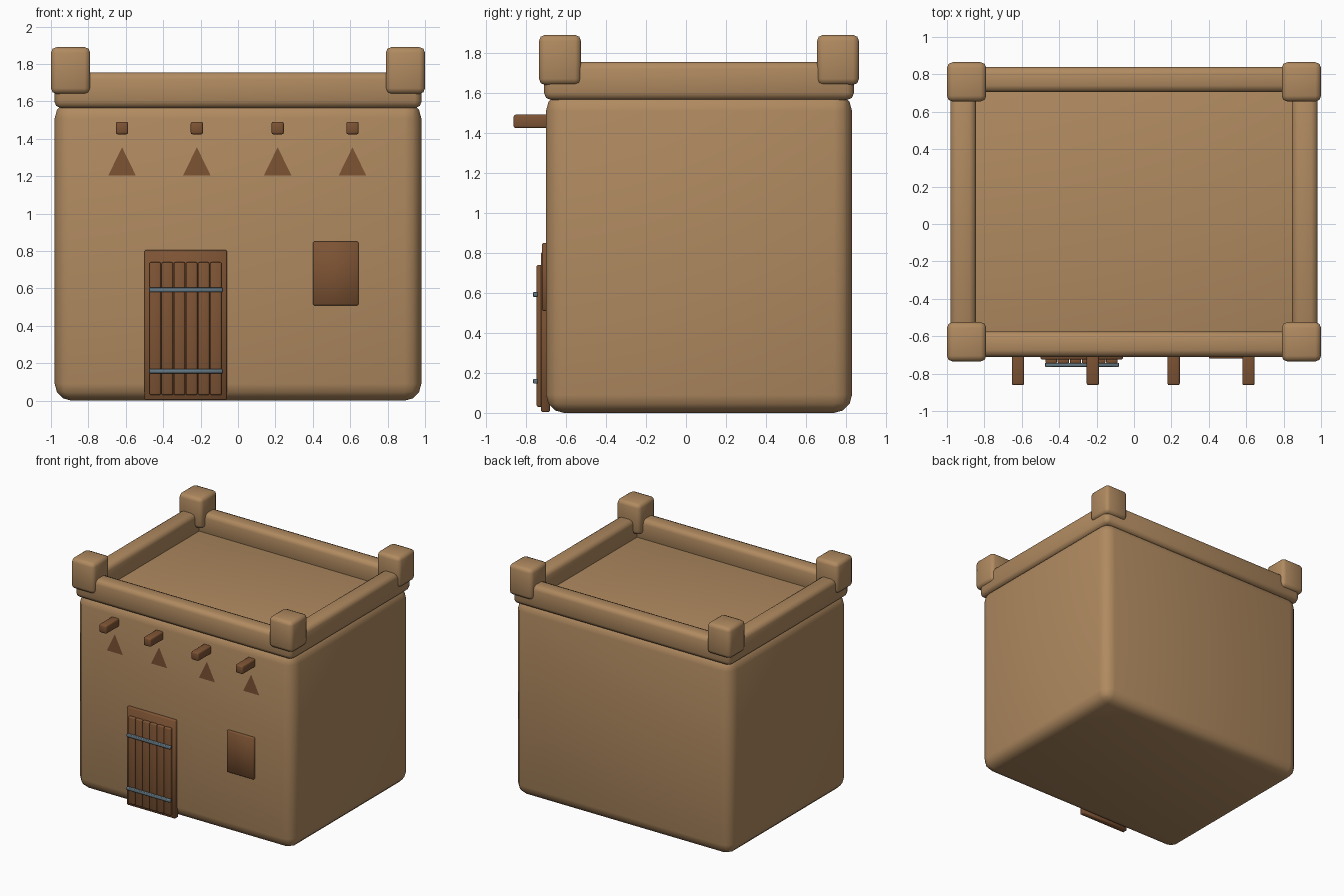
import bpy, bmesh, math

if "Cube" in bpy.data.objects:
    bpy.data.objects.remove(bpy.data.objects["Cube"])


def material(name, rgb):
    m = bpy.data.materials.new(name)
    m.diffuse_color = (*rgb, 1)
    m.use_nodes = True
    m.node_tree.nodes["Principled BSDF"].inputs["Base Color"].default_value = m.diffuse_color
    return m


ADOBE = material("adobe_clay", (0.434, 0.254, 0.117))
WOOD = material("brown_wood", (0.205, 0.087, 0.034))
IRON = material("grey_iron", (0.13, 0.19, 0.23))


def finish(name, bm, mat):
    me = bpy.data.meshes.new(name)
    bm.to_mesh(me)
    bm.free()
    ob = bpy.data.objects.new(name, me)
    bpy.context.collection.objects.link(ob)
    me.materials.append(mat)
    return ob


def box(name, xs, ys, zs, mat, bevel=0.0, segments=2):
    """Bevelled box spanning the given ranges."""
    bm = bmesh.new()
    bmesh.ops.create_cube(bm, size=1)
    for v in bm.verts:
        for i, (a, b) in enumerate((xs, ys, zs)):
            v.co[i] = a if v.co[i] < 0 else b
    if bevel:
        bmesh.ops.bevel(bm, geom=bm.edges[:], offset=bevel, segments=segments,
                        profile=0.5, affect='EDGES')
    ob = finish(name, bm, mat)
    if bevel:
        bpy.ops.object.select_all(action='DESELECT')
        ob.select_set(True)
        bpy.context.view_layer.objects.active = ob
        bpy.ops.object.shade_smooth_by_angle(angle=math.radians(50))
    return ob


# House body; its top is the roof floor inside the parapet
box("house_body", (-0.98, 0.98), (-0.70, 0.83), (0, 1.6), ADOBE, 0.09, 3)

# Parapet rails
RAIL_Z = (1.565, 1.755)
box("parapet_front", (-0.98, 0.98), (-0.71, -0.575), RAIL_Z, ADOBE, 0.035)
box("parapet_back", (-0.98, 0.98), (0.705, 0.84), RAIL_Z, ADOBE, 0.035)
box("parapet_left", (-0.982, -0.845), (-0.705, 0.835), RAIL_Z, ADOBE, 0.035)
box("parapet_right", (0.845, 0.982), (-0.705, 0.835), RAIL_Z, ADOBE, 0.035)

# Corner blocks
for sx, xs in (("left", (-1, -0.79)), ("right", (0.79, 1))):
    for sy, ys in (("front", (-0.735, -0.525)), ("back", (0.655, 0.865))):
        box(f"corner_block_{sy}_{sx}", xs, ys, (1.64, 1.89), ADOBE, 0.03)

# Roof beam ends with a triangular stain under each
for i, x in enumerate((-0.62, -0.22, 0.212, 0.612)):
    box(f"beam_end_{i}", (x - 0.033, x + 0.033), (-0.862, -0.62),
        (1.424, 1.491), WOOD, 0.01)
    bm = bmesh.new()
    bm.faces.new([bm.verts.new((x + dx, -0.704, z)) for dx, z in
                  ((-0.073, 1.205), (0.073, 1.205), (0, 1.355))])
    finish(f"triangle_mark_{i}", bm, WOOD)

# Door: backing board, six planks, two iron straps
box("door_board", (-0.5, -0.06), (-0.725, -0.68), (0.004, 0.805), WOOD, 0.006, 1)
for i in range(6):
    x = -0.473 + i * 0.0648
    box(f"door_plank_{i}", (x, x + 0.061), (-0.747, -0.715), (0.03, 0.74),
        WOOD, 0.008)
for i, z in enumerate((0.158, 0.592)):
    box(f"door_strap_{i}", (-0.475, -0.081), (-0.764, -0.742),
        (z - 0.012, z + 0.012), IRON, 0.003, 1)

# Window shutter
box("window_shutter", (0.4, 0.645), (-0.72, -0.68), (0.51, 0.85), WOOD, 0.006, 1)
